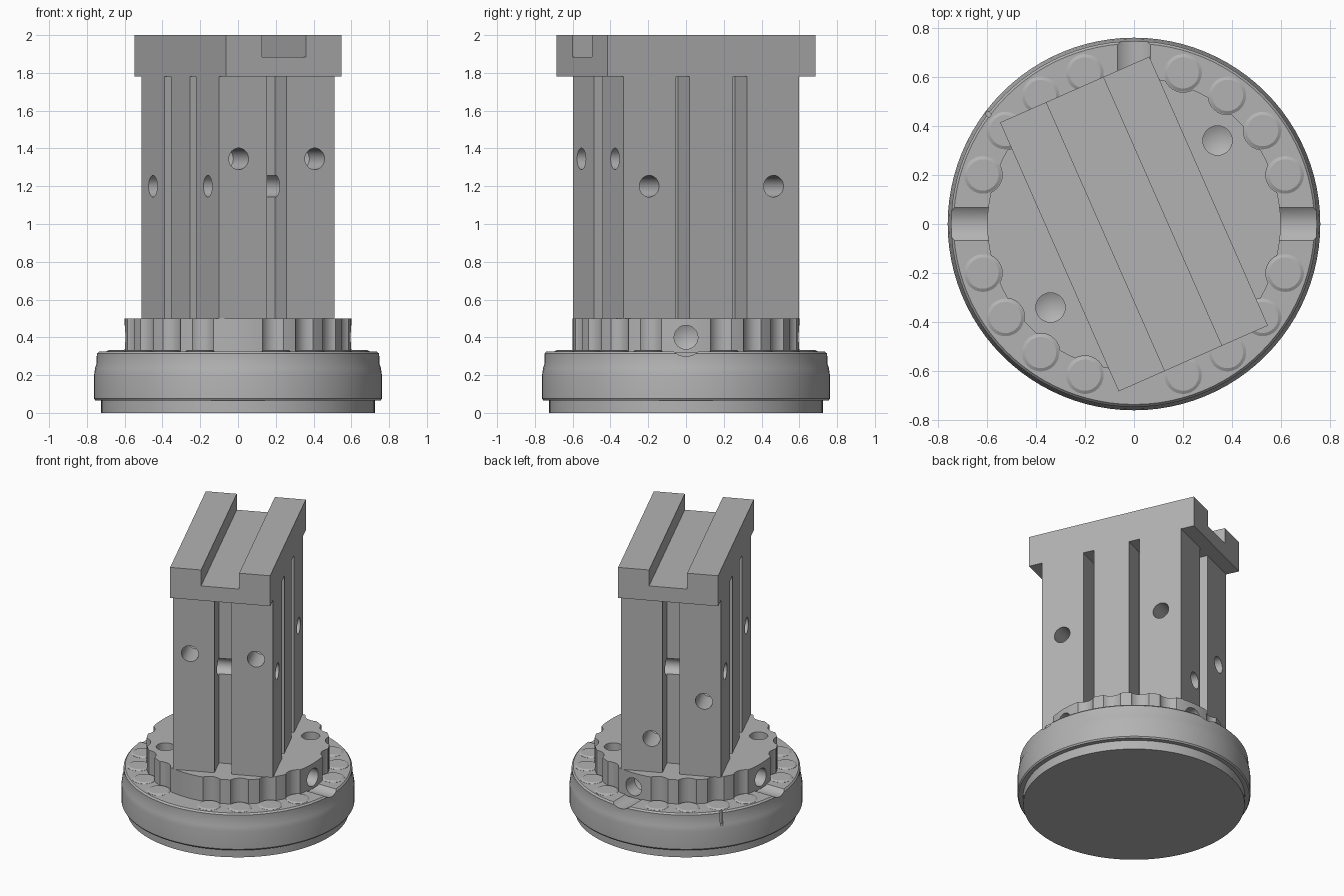
import bpy, bmesh, math
from mathutils import Matrix, Vector

default = bpy.data.objects.get("Cube")
if default:
    bpy.data.objects.remove(default, do_unlink=True)

grey = bpy.data.materials.new("plain grey")
grey.use_nodes = True
COLOUR = (0.45, 0.45, 0.45, 1)
grey.diffuse_color = COLOUR
grey.node_tree.nodes["Principled BSDF"].inputs["Base Color"].default_value = COLOUR

TURN = Matrix.Rotation(math.radians(23.8), 4, 'Z')   # post is turned on its base
WIDTH, LENGTH = 0.667, 1.016                         # post section
SLOT_DEPTH = 0.155


def polar(radius, degrees, z=0):
    a = math.radians(degrees)
    return Vector((radius * math.cos(a), radius * math.sin(a), z))


def add_lathe(bm, profile, steps, matrix=Matrix()):
    """Spin a closed (radius, height) profile round the matrix's z axis."""
    verts = [bm.verts.new((r, 0, z)) for r, z in profile]
    edges = [bm.edges.new(pair) for pair in zip(verts, verts[1:])]
    bmesh.ops.spin(bm, geom=verts + edges, angle=math.tau, steps=steps,
                   axis=(0, 0, 1), cent=(0, 0, 0), use_duplicate=False)
    bm.verts.ensure_lookup_table()
    new = [v for v in bm.verts if not v.tag]
    bmesh.ops.remove_doubles(bm, verts=new, dist=0.0001)
    new = [v for v in bm.verts if not v.tag]
    bmesh.ops.transform(bm, matrix=matrix, verts=new)
    for v in new:
        v.tag = True


def add_drill(bm, radius, depth, start, direction, tip=0.03):
    """Pointed drill shape entering a surface at start along direction."""
    aim = Vector(direction).to_track_quat('Z', 'Y').to_matrix().to_4x4()
    profile = [(0, -0.05), (radius, -0.05), (radius, depth), (0, depth + tip)]
    add_lathe(bm, profile, 32, Matrix.Translation(start) @ aim)


def extrude_outline(bm, points, low, high, along='Z'):
    """Prism from a 2D outline, upright or along y."""
    if along == 'Z':
        base, step = [(a, b, low) for a, b in points], (0, 0, high - low)
    else:
        base, step = [(a, low, b) for a, b in points], (0, high - low, 0)
    face = bm.faces.new([bm.verts.new(p) for p in base])
    out = bmesh.ops.extrude_face_region(bm, geom=[face])["geom"]
    moved = [v for v in out if isinstance(v, bmesh.types.BMVert)]
    bmesh.ops.translate(bm, verts=moved, vec=step)


def finish(name, bm, matrix=Matrix()):
    bmesh.ops.recalc_face_normals(bm, faces=bm.faces)
    mesh = bpy.data.meshes.new(name)
    bm.to_mesh(mesh)
    bm.free()
    mesh.materials.append(grey)
    obj = bpy.data.objects.new(name, mesh)
    obj.matrix_world = matrix
    bpy.context.collection.objects.link(obj)
    return obj


def select(obj):
    bpy.ops.object.select_all(action='DESELECT')
    obj.select_set(True)
    bpy.context.view_layer.objects.active = obj


def cut(obj, bm):
    cutter = finish("cutter", bm, obj.matrix_world.copy())
    cutter.hide_render = True
    mod = obj.modifiers.new("cut", 'BOOLEAN')
    mod.operation, mod.solver, mod.object = 'DIFFERENCE', 'EXACT', cutter
    select(obj)
    bpy.ops.object.modifier_apply(modifier=mod.name)
    bpy.data.objects.remove(cutter, do_unlink=True)


def smooth(obj):
    select(obj)
    bpy.ops.object.shade_smooth_by_angle(angle=math.radians(28))


# Base ring, with its recessed foot
bm = bmesh.new()
add_lathe(bm, [(0, 0), (0.725, 0), (0.725, 0.065), (0.755, 0.065), (0.762, 0.075),
               (0.762, 0.2), (0.757, 0.235), (0.748, 0.265), (0.748, 0.315),
               (0.738, 0.326), (0, 0.326)], 96)
base_ring = finish("base_ring", bm)

# Round channels across the ring at three quarters, and a fine index notch
bm = bmesh.new()
for angle in (0, 90, 180):
    add_drill(bm, 0.1, 0.25, polar(0.8, angle, 0.4), polar(-1, angle), 0)
cut(base_ring, bm)
bm = bmesh.new()
notch = Matrix.Rotation(math.radians(143), 4, 'Z') @ Matrix.Translation((0.76, 0, 0.28))
bmesh.ops.create_cube(bm, size=1, matrix=notch @ Matrix.Diagonal((0.05, 0.018, 0.1, 1)))
cut(base_ring, bm)
smooth(base_ring)

# Low pins set in the ring, none at the four quarters
pin_angles = [i * 18 for i in range(20) if i % 5]
bm = bmesh.new()
for angle in pin_angles:
    add_lathe(bm, [(0, 0.31), (0.077, 0.31), (0.077, 0.327), (0.064, 0.334), (0, 0.334)],
              32, Matrix.Translation(polar(0.65, angle)))
smooth(finish("ring_pins", bm))

# Scalloped collar
bm = bmesh.new()
add_lathe(bm, [(0, 0.32), (0.6, 0.32), (0.6, 0.5), (0, 0.5)], 80)
collar = finish("collar", bm)
bm = bmesh.new()
for angle in pin_angles:
    add_lathe(bm, [(0, 0.3), (0.079, 0.3), (0.079, 0.55), (0, 0.55)], 32,
              Matrix.Translation(polar(0.65, angle)))
cut(collar, bm)

# Drilled sockets in the collar's rim and top
bm = bmesh.new()
for angle in (0, 90, 180):
    add_drill(bm, 0.063, 0.1, polar(0.6, angle, 0.4), polar(-1, angle))
for angle in (45, 225):
    add_drill(bm, 0.06, 0.08, polar(0.483, angle, 0.5), (0, 0, -1))
cut(collar, bm)
smooth(collar)

# Post: one quarter of the slotted outline, mirrored round
w, l = WIDTH / 2, LENGTH / 2
quarter = [(w, 0.126), (w - SLOT_DEPTH, 0.126), (w - SLOT_DEPTH, 0.206), (w, 0.206),
           (w, l), (0.057, l), (0.057, l - SLOT_DEPTH)]
half = quarter + [(-x, y) for x, y in reversed(quarter)]
outline = half + [(-x, -y) for x, y in half]
bm = bmesh.new()
extrude_outline(bm, outline, 0.5, 1.78)
post = finish("post", bm, TURN)

# Cross holes right through the sides, blind holes in both ends
bm = bmesh.new()
for y in (-0.36, 0.36):
    add_drill(bm, 0.057, 0.8, (-0.36, y, 1.2), (1, 0, 0), 0)
cut(post, bm)
bm = bmesh.new()
for x in (-0.22, 0.22):
    add_drill(bm, 0.057, 0.2, (x, -l, 1.345), (0, 1, 0))
for x, z in ((0.13, 0.74), (-0.22, 1.04)):
    add_drill(bm, 0.057, 0.2, (x, l, z), (0, -1, 0))
cut(post, bm)
smooth(post)

# Cap block with a channel along its top
bm = bmesh.new()
right = [(w, 1.78), (w, 2), (0.127, 2), (0.127, 1.885)]
extrude_outline(bm, right + [(-x, z) for x, z in reversed(right)], -0.601, 0.601, 'Y')
finish("cap_block", bm, TURN)
